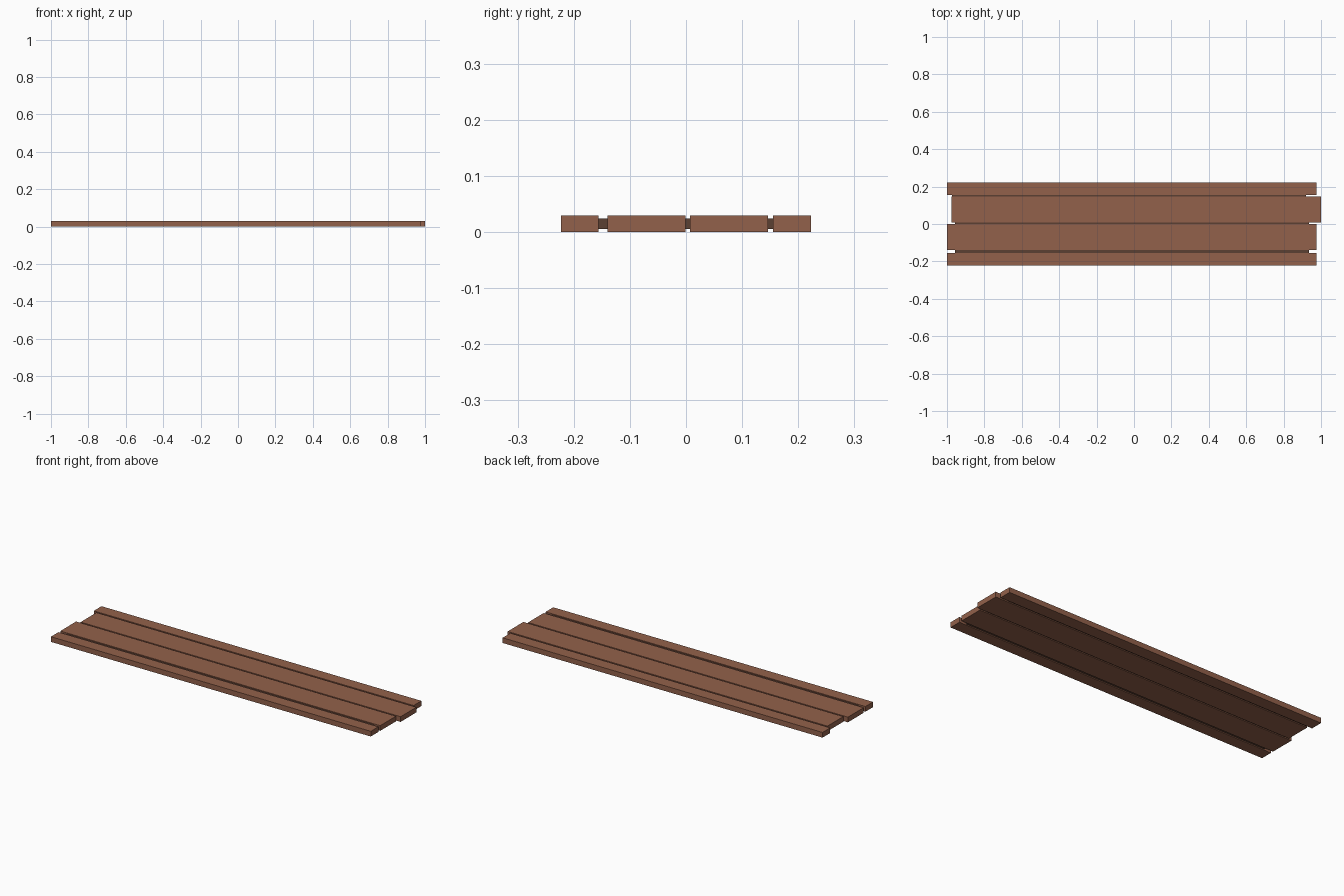
import bpy

if "Cube" in bpy.data.objects:
    bpy.data.objects.remove(bpy.data.objects["Cube"])


def material(name, rgb):
    m = bpy.data.materials.new(name)
    m.diffuse_color = (*rgb, 1)
    m.use_nodes = True
    m.node_tree.nodes["Principled BSDF"].inputs["Base Color"].default_value = m.diffuse_color
    return m


wood = material("wood", (0.29, 0.12, 0.07))
dark_wood = material("dark_wood", (0.105, 0.05, 0.032))


def box(name, x, y, z, mat):
    """Box spanning the given (min, max) ranges."""
    bpy.ops.mesh.primitive_cube_add(size=1, location=[sum(r) / 2 for r in (x, y, z)])
    ob = bpy.context.object
    ob.name = name
    ob.scale = [r[1] - r[0] for r in (x, y, z)]
    bpy.ops.object.transform_apply(location=False, rotation=False, scale=True)
    ob.data.materials.append(mat)
    return ob


# Planks: two narrow outer ones, two wide inner ones, one shifted lengthwise
for name, x0, y in [("front_edge_plank", -1.0, (-0.223, -0.156)),
                    ("front_wide_plank", -1.0, (-0.140, -0.001)),
                    ("back_wide_plank", -0.977, (0.007, 0.146)),
                    ("back_edge_plank", -1.0, (0.155, 0.223))]:
    box(name, (x0, x0 + 1.977), y, (0, 0.029), wood)

# Recessed joining strips between the planks
for name, x0, y in [("front_joint_strip", -0.957, (-0.160, -0.136)),
                    ("middle_joint_strip", -0.957, (-0.005, 0.011)),
                    ("back_joint_strip", -0.972, (0.142, 0.159))]:
    box(name, (x0, x0 + 1.892), y, (0.005, 0.024), dark_wood)
